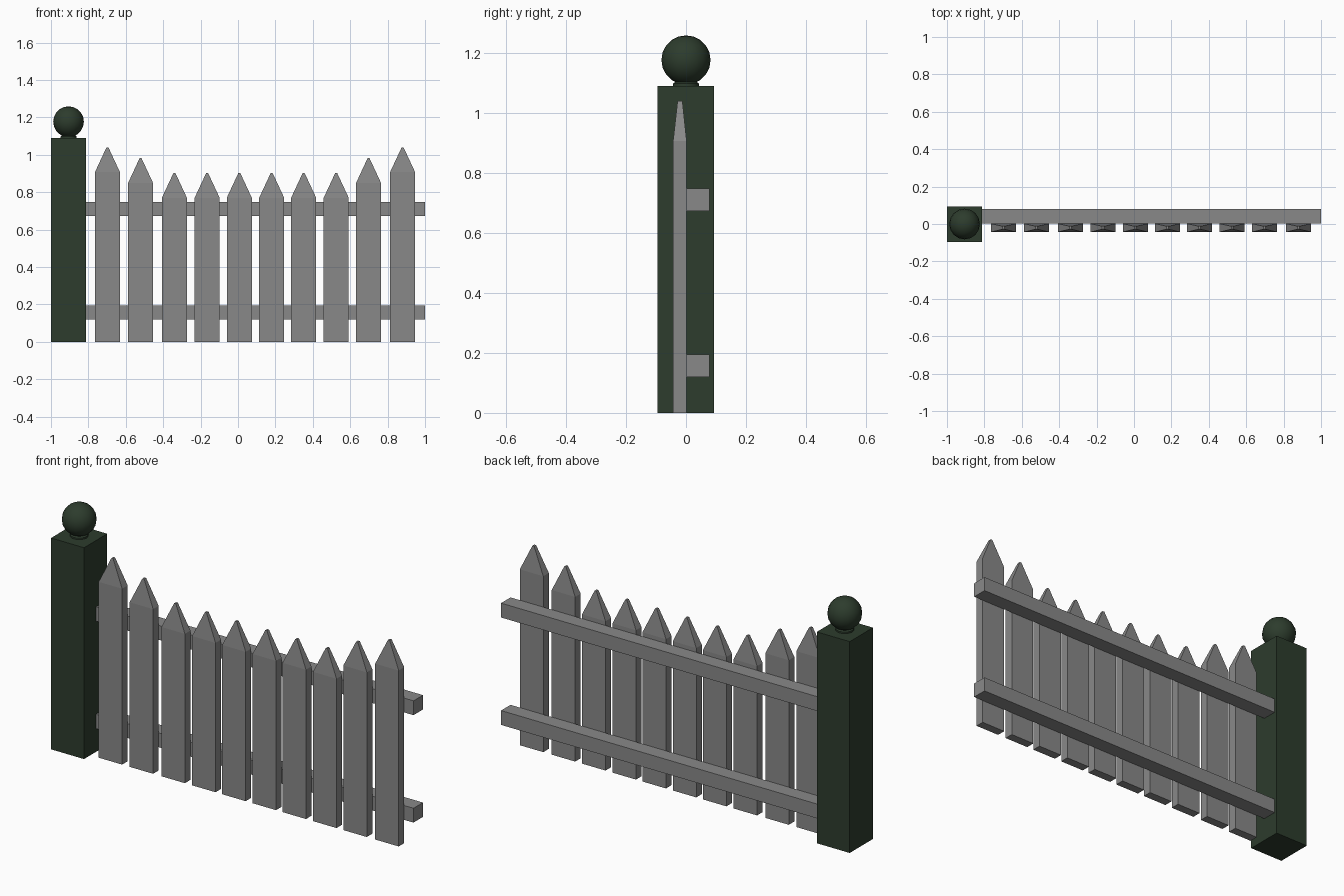
import bpy, bmesh, math

if "Cube" in bpy.data.objects:
    bpy.data.objects.remove(bpy.data.objects["Cube"])


def material(name, rgb):
    m = bpy.data.materials.new(name)
    m.diffuse_color = (*rgb, 1)
    m.use_nodes = True
    m.node_tree.nodes["Principled BSDF"].inputs["Base Color"].default_value = m.diffuse_color
    return m


GREY = material("weathered grey", (0.25, 0.25, 0.25))
GREEN = material("dark green", (0.026, 0.045, 0.026))


def finish(name, bm, mat):
    bmesh.ops.recalc_face_normals(bm, faces=bm.faces)
    me = bpy.data.meshes.new(name)
    bm.to_mesh(me)
    bm.free()
    me.materials.append(mat)
    ob = bpy.data.objects.new(name, me)
    bpy.context.collection.objects.link(ob)
    return ob


def loft(name, sections, mat):
    """Rectangular sections (x0, x1, y0, y1, z) joined from bottom to top."""
    bm = bmesh.new()
    rings = [[bm.verts.new(p) for p in ((x0, y0, z), (x1, y0, z), (x1, y1, z), (x0, y1, z))]
             for x0, x1, y0, y1, z in sections]
    for a, b in zip(rings, rings[1:]):
        for i in range(4):
            j = (i + 1) % 4
            bm.faces.new((a[i], a[j], b[j], b[i]))
    bm.faces.new(rings[0][::-1])
    bm.faces.new(rings[-1])
    return finish(name, bm, mat)


# Pickets: square-cut board with a tapered point
centres = [-0.698, -0.521, -0.34, -0.165, 0.007, 0.18, 0.351, 0.525, 0.698, 0.88]
heights = [1.04, 0.982] + [0.903] * 6 + [0.982, 1.04]
for i, (x, h) in enumerate(zip(centres, heights)):
    w = 0.067
    loft(f"picket_{i + 1}", [
        (x - w, x + w, -0.043, 0.002, 0),
        (x - w, x + w, -0.043, 0.002, h - 0.133),
        (x - 0.005, x + 0.005, -0.028, -0.012, h)], GREY)

# Rails behind the pickets, running into the post
for name, z in (("lower_rail", 0.12), ("upper_rail", 0.674)):
    loft(name, [(-0.83, 1.0, 0.002, 0.079, z), (-0.83, 1.0, 0.002, 0.079, z + 0.074)], GREY)

# Post
loft("post", [(-1.0, -0.812, -0.095, 0.094, 0), (-1.0, -0.812, -0.095, 0.094, 1.09)], GREEN)

# Collar and ball finial: one profile turned around the post axis
cx, cz, r, seg = -0.906, 1.177, 0.082, 16
profile = [(0.043, 1.088), (0.043, 1.098), (0.036, 1.104)]
profile += [(r * math.sin(a), cz - r * math.cos(a))
            for a in (math.pi * k / 10 for k in range(2, 10))]
bm = bmesh.new()
rings = [[bm.verts.new((cx + rad * math.cos(2 * math.pi * i / seg),
                        rad * math.sin(2 * math.pi * i / seg), z)) for i in range(seg)]
         for rad, z in profile]
for a, b in zip(rings, rings[1:]):
    for i in range(seg):
        j = (i + 1) % seg
        bm.faces.new((a[i], a[j], b[j], b[i]))
bm.faces.new(rings[0][::-1])
tip = bm.verts.new((cx, 0, cz + r))
for i in range(seg):
    bm.faces.new((rings[-1][i], rings[-1][(i + 1) % seg], tip))
ball = finish("ball_finial", bm, GREEN)
bpy.context.view_layer.objects.active = ball
ball.select_set(True)
bpy.ops.object.shade_smooth_by_angle(angle=math.radians(40))
